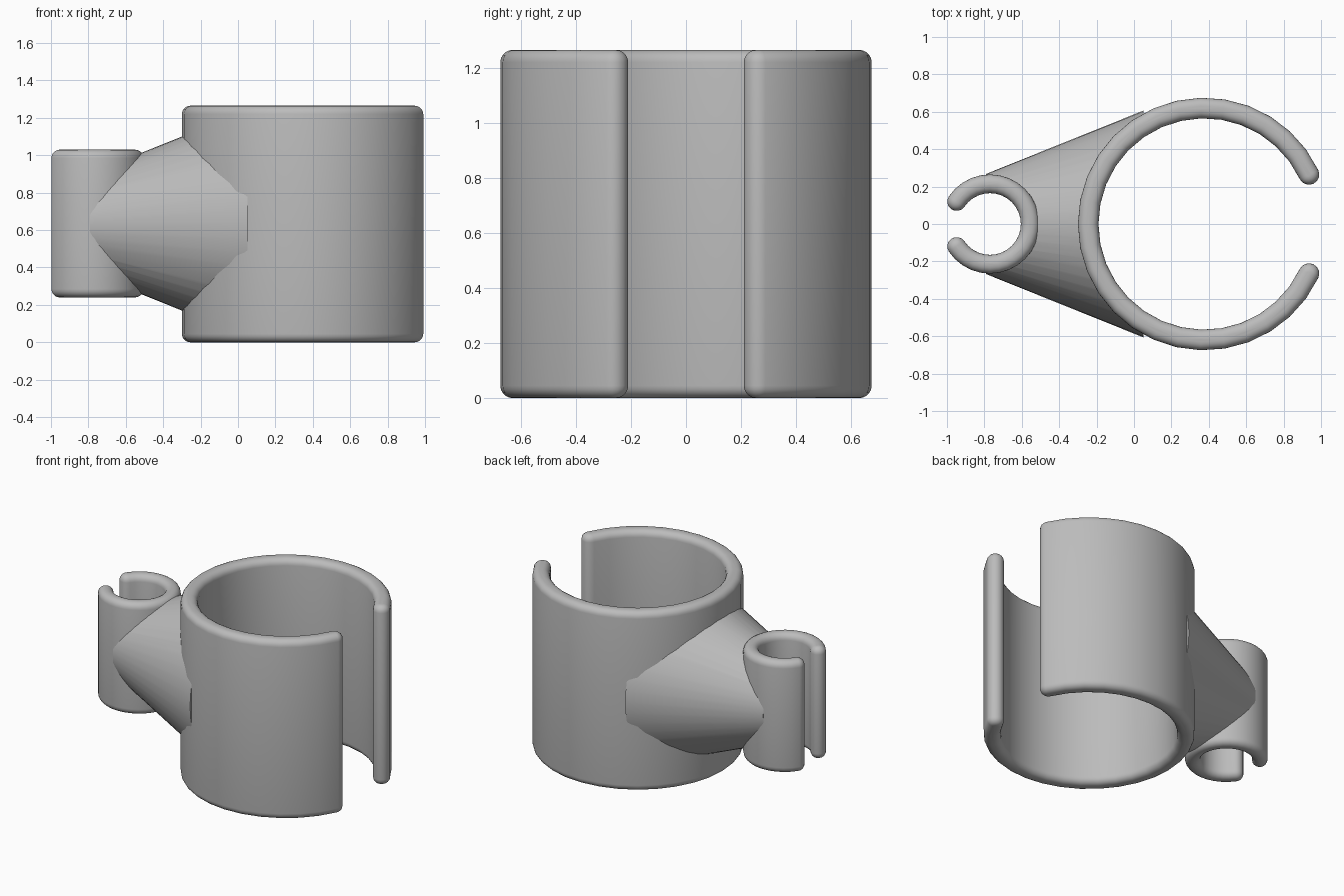
import bpy, bmesh
from math import sin, cos, pi, asin, radians
from mathutils import Matrix

cube = bpy.data.objects.get("Cube")
if cube:
    bpy.data.objects.remove(cube, do_unlink=True)

grey = bpy.data.materials.new("plain_grey")
grey.use_nodes = True
grey.diffuse_color = (0.5, 0.5, 0.5, 1)
grey.node_tree.nodes["Principled BSDF"].inputs["Base Color"].default_value = (0.5, 0.5, 0.5, 1)


def add_object(name, bm):
    bmesh.ops.recalc_face_normals(bm, faces=bm.faces)
    mesh = bpy.data.meshes.new(name)
    bm.to_mesh(mesh)
    bm.free()
    mesh.materials.append(grey)
    obj = bpy.data.objects.new(name, mesh)
    bpy.context.collection.objects.link(obj)
    return obj


def activate(obj):
    bpy.ops.object.select_all(action='DESELECT')
    obj.select_set(True)
    bpy.context.view_layer.objects.active = obj


def clip_outline(outer, inner, gap, inset, steps, cap_steps=8):
    """Open ring with round ends, gap facing +x, shrunk by inset."""
    mid, cap = (outer + inner) / 2, (outer - inner) / 2 - inset
    span = 2 * pi - 2 * gap
    angles = [gap + span * i / steps for i in range(steps + 1)]

    def arc(radius, order):
        return [(radius * cos(a), radius * sin(a)) for a in order]

    def end_cap(a, start):
        return [(mid * cos(a) + cap * cos(start + pi * k / cap_steps),
                 mid * sin(a) + cap * sin(start + pi * k / cap_steps))
                for k in range(1, cap_steps)]

    return (arc(mid + cap, angles) + end_cap(-gap, -gap)
            + arc(mid - cap, reversed(angles)) + end_cap(gap, gap + pi))


def make_clip(name, x, outer, inner, gap, z0, z1, facing, steps, rim=0.045, rim_steps=5):
    # Rounded rims: loft inset copies of the outline from bottom to top
    quarter = [k * pi / 2 / rim_steps for k in range(rim_steps + 1)]
    levels = [(rim * (1 - sin(t)), z0 + rim * (1 - cos(t))) for t in quarter]
    levels += [(d, z0 + z1 - z) for d, z in reversed(levels)]
    bm = bmesh.new()
    loops = [[bm.verts.new((x + facing * px, py, z))
              for px, py in clip_outline(outer, inner, gap, d, steps)]
             for d, z in levels]
    for low, high in zip(loops, loops[1:]):
        for i in range(len(low)):
            bm.faces.new((low[i - 1], low[i], high[i], high[i - 1]))
    bm.faces.new(loops[0])
    bm.faces.new(loops[-1])
    obj = add_object(name, bm)
    activate(obj)
    bpy.ops.object.shade_smooth_by_angle(angle=radians(30))
    return obj


def make_cone(name, r1, r2, depth, matrix, segments):
    bm = bmesh.new()
    bmesh.ops.create_cone(bm, cap_ends=True, segments=segments, radius1=r1,
                          radius2=r2, depth=depth, matrix=matrix)
    return add_object(name, bm)


# Open clips
BIG_X, SMALL_X = 0.375, -0.77
make_clip("large_clip", BIG_X, 0.675, 0.565, asin(0.265 / 0.62), 0, 1.265, 1, 28)
make_clip("small_clip", SMALL_X, 0.265, 0.165, asin(0.12 / 0.215), 0.24, 1.03, -1, 26)

# Tapered connector between the clips
x0, x1, axis_z = -0.79, 0.05, 0.635
connector = make_cone("connector", 0.268, 0.606, x1 - x0,
                      Matrix.Translation(((x0 + x1) / 2, 0, axis_z))
                      @ Matrix.Rotation(pi / 2, 4, 'Y'), 48)

# Clear the connector out of both bores
for x, radius in ((BIG_X, 0.61), (SMALL_X, 0.215)):
    cutter = make_cone("bore_cutter", radius, radius, 3, Matrix.Translation((x, 0, axis_z)), 48)
    cutter.hide_render = True
    activate(connector)
    cut = connector.modifiers.new("bore", 'BOOLEAN')
    cut.operation, cut.solver, cut.object = 'DIFFERENCE', 'EXACT', cutter
    bpy.ops.object.modifier_apply(modifier=cut.name)
    bpy.data.objects.remove(cutter, do_unlink=True)
activate(connector)
bpy.ops.object.shade_smooth_by_angle(angle=radians(30))
